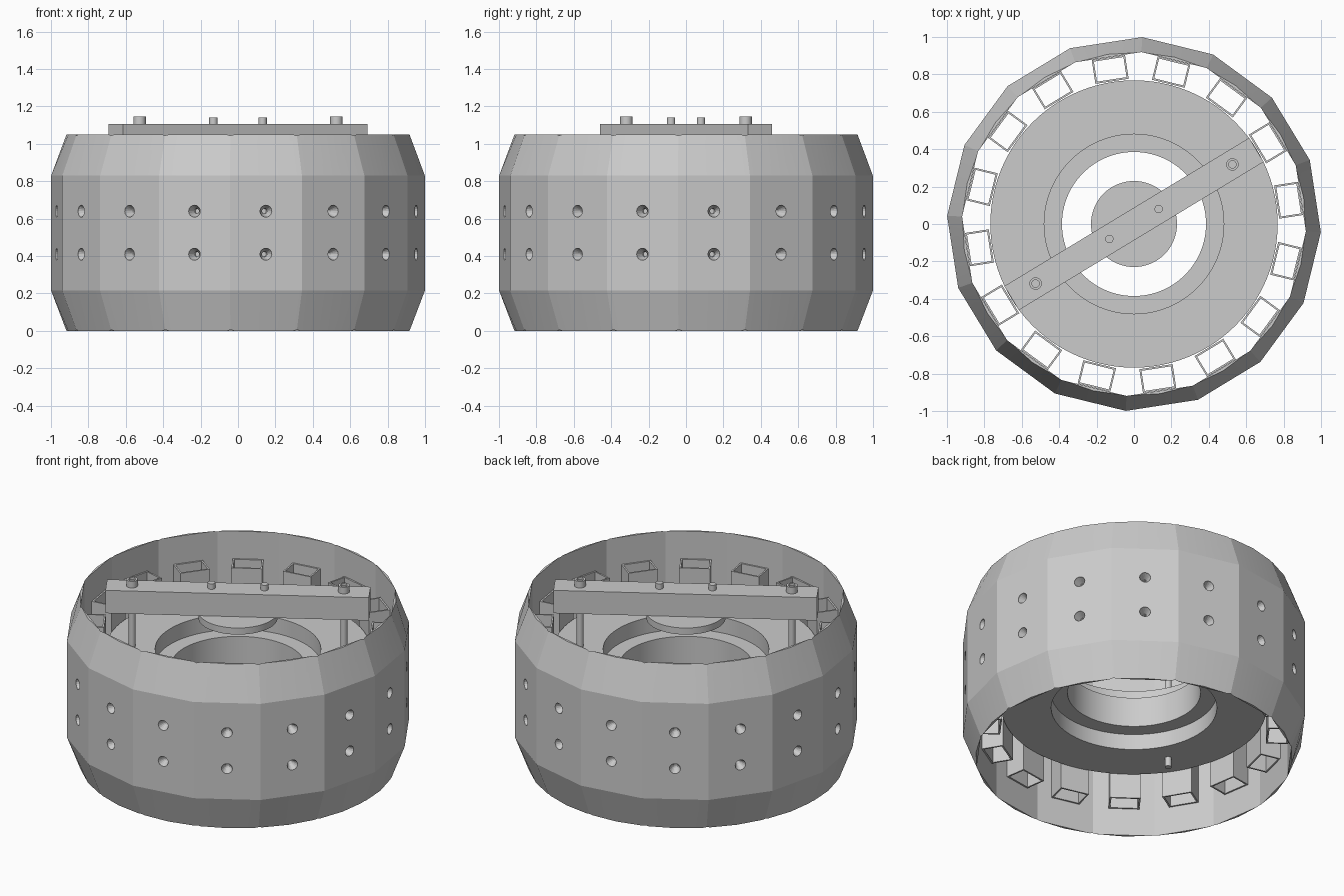
import bpy, bmesh, math
from mathutils import Matrix, Vector

if "Cube" in bpy.data.objects:
    bpy.data.objects.remove(bpy.data.objects["Cube"], do_unlink=True)

SIDES = 16
STEP = math.tau / SIDES
TURN = math.radians(-2.5)              # angle of the first shell corner
HEIGHT = 1.05

grey = bpy.data.materials.new("plain grey")
grey.use_nodes = True
grey.diffuse_color = (0.6, 0.6, 0.6, 1)
grey.node_tree.nodes["Principled BSDF"].inputs["Base Color"].default_value = (0.6, 0.6, 0.6, 1)


def finish(bm, name, matrix=None, angle=None):
    """Turn a bmesh into a named object."""
    bmesh.ops.recalc_face_normals(bm, faces=bm.faces[:])
    mesh = bpy.data.meshes.new(name)
    bm.to_mesh(mesh)
    bm.free()
    mesh.materials.append(grey)
    ob = bpy.data.objects.new(name, mesh)
    bpy.context.collection.objects.link(ob)
    if matrix:
        ob.matrix_world = matrix
    if angle:
        smooth(ob, angle)
    return ob


def smooth(ob, angle):
    bpy.ops.object.select_all(action='DESELECT')
    ob.select_set(True)
    bpy.context.view_layer.objects.active = ob
    bpy.ops.object.shade_smooth_by_angle(angle=math.radians(angle))


def loft(bm, rings, caps):
    """Skin a list of vertex rings, capped or joined end to end."""
    n = len(rings[0])
    pairs = list(zip(rings, rings[1:]))
    if not caps:
        pairs.append((rings[-1], rings[0]))
    for a, b in pairs:
        for i in range(n):
            j = (i + 1) % n
            bm.faces.new((a[i], a[j], b[j], b[i]))
    if caps:
        bm.faces.new(rings[0][::-1])
        bm.faces.new(rings[-1])


def lathe(bm, profile, caps, n, turn=0.0, matrix=Matrix()):
    """Revolve (radius, z) pairs around the local z axis."""
    rings = []
    for r, z in profile:
        rings.append([bm.verts.new(matrix @ Vector((
            r * math.cos(turn + math.tau * i / n),
            r * math.sin(turn + math.tau * i / n), z))) for i in range(n)])
    loft(bm, rings, caps)


def turned(name, profile, caps, n=32, x=0, y=0):
    bm = bmesh.new()
    lathe(bm, profile, caps, n)
    return finish(bm, name, Matrix.Translation((x, y, 0)), 30)


def cut(ob, cutter):
    mod = ob.modifiers.new("cut", 'BOOLEAN')
    mod.operation = 'DIFFERENCE'
    mod.solver = 'EXACT'
    mod.object = cutter
    bpy.context.view_layer.objects.active = ob
    bpy.ops.object.modifier_apply(modifier=mod.name)
    bpy.data.objects.remove(cutter, do_unlink=True)


# Outer shell: faceted drum whose chamfers run out to round rims
bm = bmesh.new()
rings = []
for z, corner, middle in ((0, 0.918, 0.918),
                          (0.215, 1.0, math.cos(STEP / 2)),
                          (0.83, 1.0, math.cos(STEP / 2)),
                          (HEIGHT, 0.918, 0.918)):
    ring = []
    for i in range(SIDES * 2):
        a = TURN + i * STEP / 2
        r = middle if i % 2 else corner
        ring.append(bm.verts.new((r * math.cos(a), r * math.sin(a), z)))
    rings.append(ring)
loft(bm, rings, True)
shell = finish(bm, "outer_shell")

# Two rows of countersunk holes, one pair per facet
bm = bmesh.new()
for i in range(SIDES):
    for z in (0.41, 0.64):
        place = (Matrix.Rotation(TURN + (i + 0.5) * STEP, 4, 'Z')
                 @ Matrix.Translation((0, 0, z))
                 @ Matrix.Rotation(math.pi / 2, 4, 'Y'))
        lathe(bm, [(0.014, 0.87), (0.014, 0.935), (0.032, 0.975), (0.032, 1.02)],
              True, 16, 0, place)
cut(shell, finish(bm, "hole_cutter"))

# Straight polygonal bore
bm = bmesh.new()
lathe(bm, [(0.92, -0.1), (0.92, HEIGHT + 0.1)], True, SIDES, TURN)
cut(shell, finish(bm, "bore_cutter"))
smooth(shell, 14)

# Open square ducts between the shell and the core
bm = bmesh.new()
half, inner, outer, wall = 0.09, 0.772, 0.901, 0.01
for i in range(SIDES):
    place = Matrix.Rotation(TURN + (i + 0.5) * STEP, 4, 'Z')
    rings = []
    for t, z in ((0, 0.175), (wall, 0.175), (wall, 0.875), (0, 0.875)):
        corners = ((inner + t, -half + t), (outer - t, -half + t),
                   (outer - t, half - t), (inner + t, half - t))
        rings.append([bm.verts.new(place @ Vector((x, y, z))) for x, y in corners])
    loft(bm, rings, False)
finish(bm, "square_ducts")

# Core ring with a stepped hole on both faces
turned("core_ring", [(0.768, 0.33), (0.768, 0.72), (0.48, 0.72), (0.48, 0.62),
                     (0.385, 0.62), (0.385, 0.43), (0.48, 0.43), (0.48, 0.33)],
       False, 96)

# Cross bar and the small plate hung beneath it
bar_angle = math.radians(31.2)
bm = bmesh.new()
bmesh.ops.create_cube(bm, size=1, matrix=Matrix.Translation((0, 0, 1.032))
                      @ Matrix.Diagonal((1.53, 0.15, 0.146, 1)))
finish(bm, "cross_bar", Matrix.Rotation(bar_angle, 4, 'Z'))
turned("centre_plate", [(0.23, 0.918), (0.23, 0.96)], True, 64)

# Long bolts through the core and short pins through the plate
for side, label in ((1, "left"), (-1, "right")):
    dx, dy = side * math.cos(bar_angle), side * math.sin(bar_angle)
    x, y = 0.615 * dx, 0.615 * dy
    turned("long_bolt_" + label, [(0.02, 0.27), (0.02, 1.135)], True, 20, x, y)
    turned("bolt_nut_" + label, [(0.02, 1.1), (0.033, 1.1), (0.033, 1.147), (0.02, 1.147)],
           False, 20, x, y)
    turned("short_pin_" + label, [(0.022, 0.9), (0.022, 1.14)], True, 20,
           0.154 * dx, 0.154 * dy)
